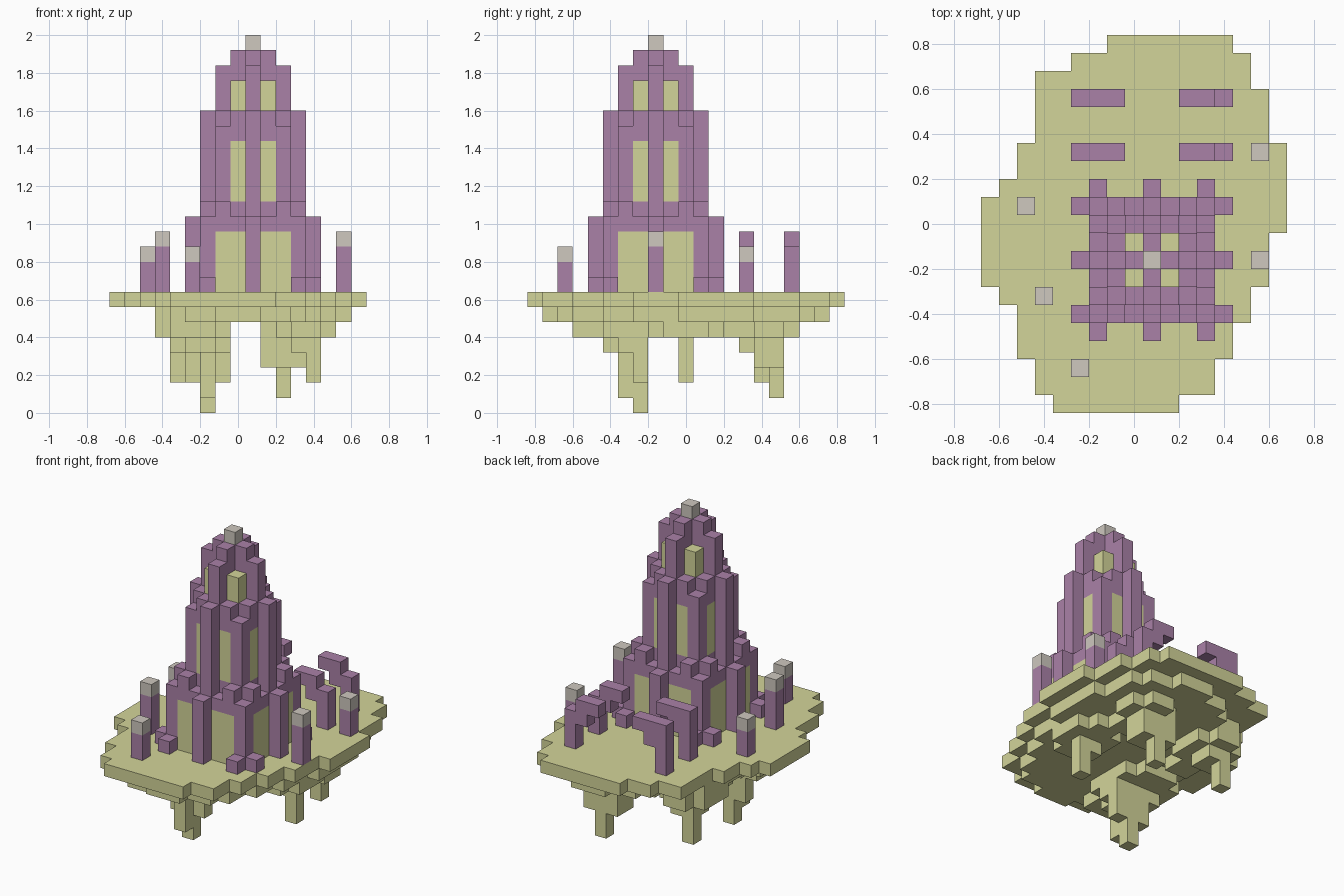
import bpy
import bmesh
from mathutils import Vector

cube = bpy.data.objects.get("Cube")
if cube:
    bpy.data.objects.remove(cube, do_unlink=True)

U = 0.08                                # size of one block
ORIGIN = Vector((-0.68, -0.84, 0.0))    # corner of the block grid
OLIVE, PURPLE, GREY = range(3)


def make_material(name, rgb):
    mat = bpy.data.materials.new(name)
    mat.use_nodes = True
    colour = (*rgb, 1.0)
    mat.diffuse_color = colour
    mat.node_tree.nodes["Principled BSDF"].inputs["Base Color"].default_value = colour
    return mat


materials = [make_material("olive stone", (0.65, 0.66, 0.32)),
             make_material("purple brick", (0.40, 0.22, 0.39)),
             make_material("pale grey cap", (0.62, 0.58, 0.52))]

parts = {}      # part name -> {cell: colour}


def fill(part, xs, ys, zs, colour):
    """Fill a box of cells; each range is (start, end) with the end left out."""
    cells = parts.setdefault(part, {})
    for x in range(*xs):
        for y in range(*ys):
            for z in range(*zs):
                cells[x, y, z] = colour


def column(part, x, y, z0, z1, colour):
    fill(part, (x, x + 1), (y, y + 1), (z0, z1), colour)


# Island top slab: (row count, first x, end x), from front to back
outline = [(1, 4, 11), (2, 3, 13), (2, 2, 14), (1, 2, 15), (1, 1, 15), (3, 0, 16),
           (2, 0, 17), (1, 1, 17), (2, 2, 17), (3, 3, 16), (1, 3, 15), (1, 5, 15), (1, 7, 14)]
row = 0
for count, x0, x1 in outline:
    fill("island_slab", (x0, x1), (row, row + count), (7, 8), OLIVE)
    row += count

# Smaller oval layer below the slab, leaning the same way as the slab
slab = parts["island_slab"]
for x, y, z in list(slab):
    across = (x - 9 - 0.12 * (y - 10)) / 6.6
    along = (y - 10) / 9.4
    if x > 2 and across ** 2 + along ** 2 <= 1 and all(
            (x + dx, y + dy, z) in slab
            for dx, dy in ((1, 0), (-1, 0), (0, 1), (0, -1))):
        column("island_underside", x, y, 6, 7, OLIVE)

# Hanging rock: ragged patches that narrow down to spikes
rock_boxes = [
    # front left cluster
    ((3, 8), (5, 9), (5, 7)), ((4, 7), (3, 10), (5, 7)),
    ((4, 8), (6, 8), (4, 5)), ((5, 7), (5, 8), (4, 5)),
    ((5, 8), (7, 8), (2, 4)), ((6, 7), (6, 7), (1, 4)), ((6, 7), (7, 8), (0, 2)),
    # right cluster
    ((11, 15), (9, 12), (5, 7)), ((12, 14), (8, 13), (5, 7)),
    ((12, 14), (10, 11), (4, 5)), ((13, 14), (10, 11), (2, 4)),
    # back right cluster
    ((10, 14), (15, 17), (5, 7)), ((11, 13), (13, 18), (5, 7)),
    ((10, 13), (15, 17), (3, 5)), ((11, 12), (16, 17), (1, 3)),
    # back left cluster
    ((3, 7), (13, 16), (5, 7)), ((4, 6), (11, 17), (5, 7)),
    ((4, 6), (14, 16), (4, 5)), ((4, 5), (15, 16), (2, 4)),
]
for xs, ys, zs in rock_boxes:
    fill("hanging_rock", xs, ys, zs, OLIVE)
for cell in parts["hanging_rock"]:
    parts["island_underside"].pop(cell, None)

# Tower: three square tiers around one centre cell
CX, CY = 9, 8


def around(part, side, out, z0, z1, colour):
    """Place one column on each of the four sides, mirrored sideways."""
    for s in {side, -side}:
        for dx, dy in ((s, out), (s, -out), (out, s), (-out, s)):
            column(part, CX + dx, CY + dy, z0, z1, colour)


def square(part, r, z0, z1):
    fill(part, (CX - r, CX + r + 1), (CY - r, CY + r + 1), (z0, z1), PURPLE)


square("tower_lower_tier", 3, 8, 13)
for side in (1, 2):
    around("tower_lower_tier", side, 3, 8, 12, OLIVE)
around("tower_lower_buttresses", 0, 4, 8, 13, PURPLE)
around("tower_lower_buttresses", 3, 4, 8, 9, PURPLE)

square("tower_middle_tier", 2, 13, 20)
for dx in (-2, 2):
    for dy in (-2, 2):
        del parts["tower_middle_tier"][CX + dx, CY + dy, 19]
around("tower_middle_tier", 1, 2, 14, 18, OLIVE)
around("tower_middle_buttresses", 0, 3, 13, 20, PURPLE)
around("tower_middle_buttresses", 2, 3, 13, 14, PURPLE)

around("tower_top_tier", 1, 1, 20, 22, OLIVE)
around("tower_top_tier", 0, 1, 20, 24, PURPLE)
around("tower_top_tier", 0, 2, 20, 23, PURPLE)
column("tower_top_tier", CX, CY, 20, 24, PURPLE)
column("tower_finial", CX, CY, 24, 25, GREY)

# Broken arches behind the tower: a leg, a bracket and a beam on each side
for y in (14, 17):
    for leg, bracket, beam, top in ((13, 12, (11, 13), 11), (5, 6, (5, 8), 12)):
        column("broken_arches", leg, y, 8, top, PURPLE)
        column("broken_arches", bracket, y, 10, 11, PURPLE)
        fill("broken_arches", beam, (y, y + 1), (11, 12), PURPLE)

# Capped posts around the edge
for x, y, top in ((2, 11, 10), (3, 6, 11), (5, 2, 10), (15, 14, 10), (15, 8, 11)):
    column("edge_posts", x, y, 8, top, PURPLE)
    column("edge_posts", x, y, top, top + 1, GREY)

# Build each part from the faces that are open to the air
solid = set().union(*parts.values())
for name, cells in parts.items():
    bm = bmesh.new()
    corners = {}

    def corner(point):
        key = tuple(point)
        if key not in corners:
            corners[key] = bm.verts.new(ORIGIN + Vector(key) * U)
        return corners[key]

    for cell, colour in cells.items():
        for axis in range(3):
            for step in (0, 1):
                beside = list(cell)
                beside[axis] += 2 * step - 1
                if tuple(beside) in solid:
                    continue
                loop = []
                for a, b in ((0, 0), (1, 0), (1, 1), (0, 1)):
                    p = list(cell)
                    p[axis] += step
                    p[(axis + 1) % 3] += a
                    p[(axis + 2) % 3] += b
                    loop.append(corner(p))
                face = bm.faces.new(loop if step else loop[::-1])
                face.material_index = colour
    mesh = bpy.data.meshes.new(name)
    for mat in materials:
        mesh.materials.append(mat)
    bm.to_mesh(mesh)
    bm.free()
    bpy.context.collection.objects.link(bpy.data.objects.new(name, mesh))
